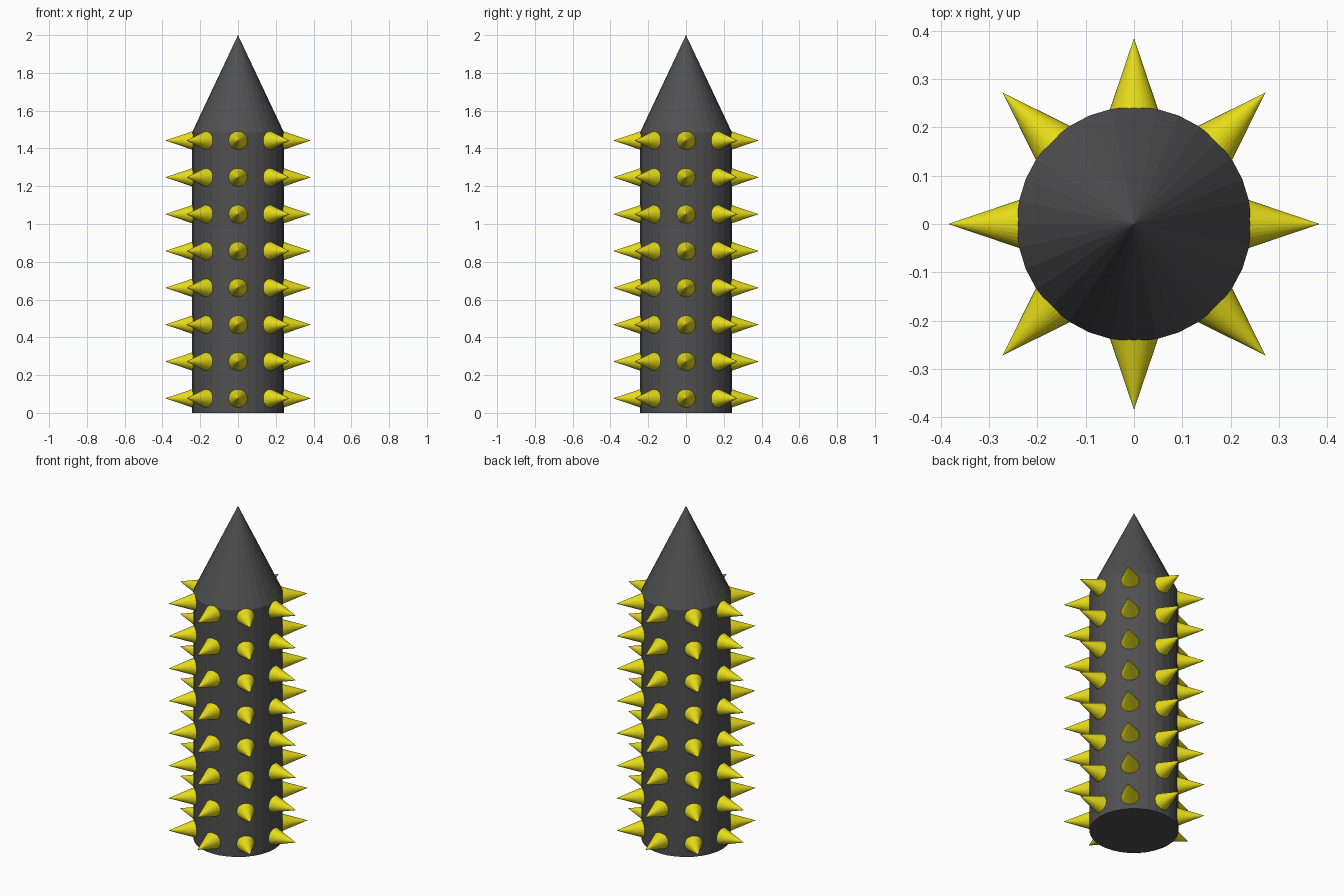
import bpy, bmesh
from math import pi
from mathutils import Matrix

if "Cube" in bpy.data.objects:
    bpy.data.objects.remove(bpy.data.objects["Cube"])

R, BODY_H, TOTAL_H, SIDES = 0.243, 1.485, 2.0, 32


def material(name, color):
    m = bpy.data.materials.new(name)
    m.diffuse_color = color
    m.use_nodes = True
    m.node_tree.nodes["Principled BSDF"].inputs["Base Color"].default_value = m.diffuse_color
    return m


def finish(name, bm, mat):
    mesh = bpy.data.meshes.new(name)
    bm.to_mesh(mesh)
    bm.free()
    mesh.materials.append(mat)
    obj = bpy.data.objects.new(name, mesh)
    bpy.context.collection.objects.link(obj)
    return obj


def add_cone(bm, r1, r2, depth, matrix):
    # base sits at the matrix origin, axis runs along its local z
    bmesh.ops.create_cone(bm, cap_ends=True, segments=SIDES, radius1=r1, radius2=r2,
                          depth=depth, matrix=matrix @ Matrix.Translation((0, 0, depth / 2)))


dark = material("dark_grey", (0.08, 0.08, 0.08, 1))
yellow = material("yellow", (0.8, 0.72, 0.01, 1))

# Cylindrical post
bm = bmesh.new()
add_cone(bm, R, R, BODY_H, Matrix.Identity(4))
finish("post", bm, dark)

# Pointed tip
bm = bmesh.new()
add_cone(bm, R, 0, TOTAL_H - BODY_H, Matrix.Translation((0, 0, BODY_H)))
finish("pointed_tip", bm, dark)

# Eight rings of eight spikes
for row in range(8):
    bm = bmesh.new()
    for i in range(8):
        m = (Matrix.Translation((0, 0, 0.077 + row * 0.195))
             @ Matrix.Rotation(i * pi / 4, 4, 'Z')
             @ Matrix.Translation((0.2385, 0, 0))
             @ Matrix.Rotation(pi / 2, 4, 'Y'))
        add_cone(bm, 0.0495, 0, 0.1465, m)
    finish(f"spike_ring_{row + 1}", bm, yellow)
